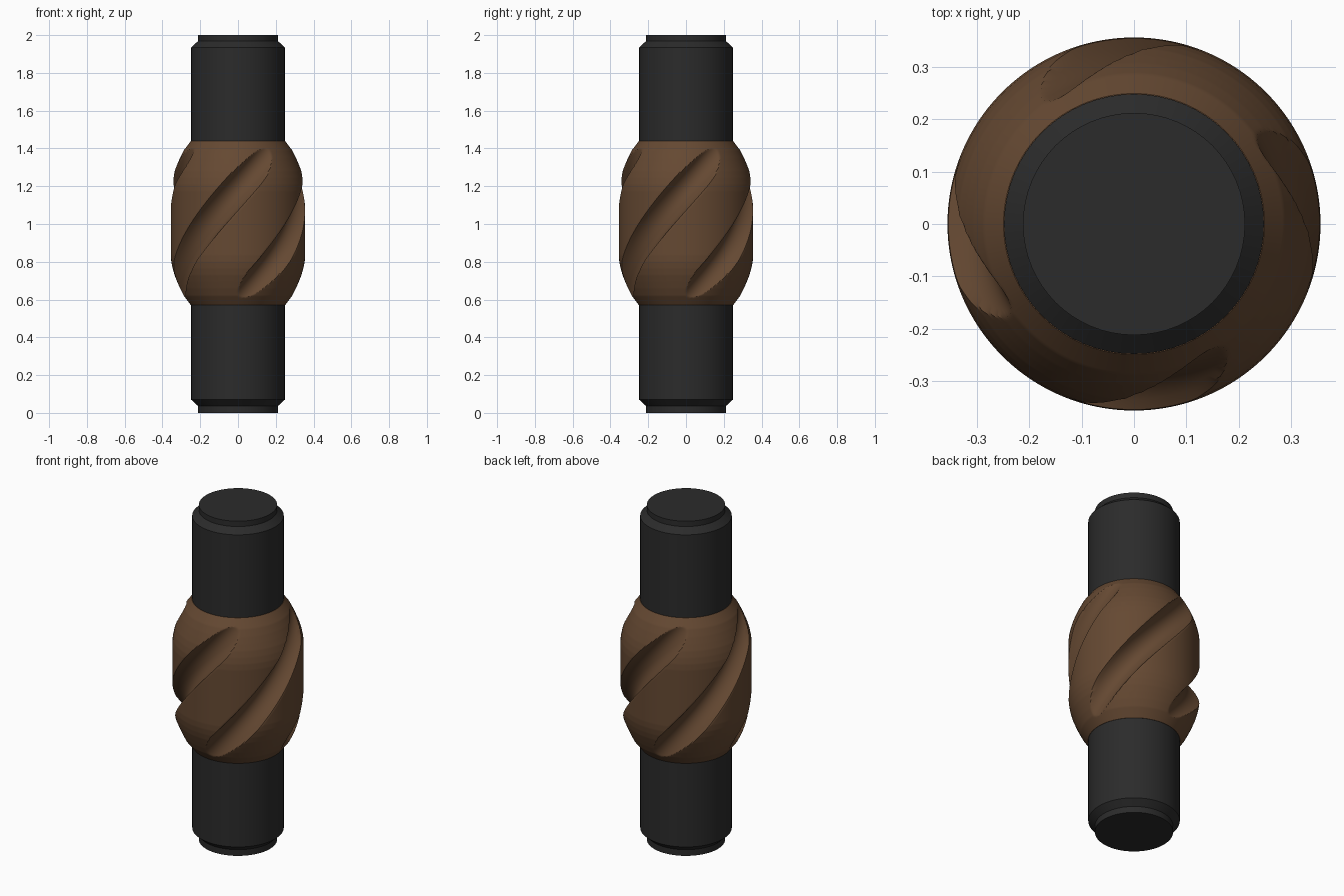
import bpy
from math import cos, sin, asin, sqrt, radians, pi, tau

if "Cube" in bpy.data.objects:
    bpy.data.objects.remove(bpy.data.objects["Cube"])


def material(name, rgb):
    m = bpy.data.materials.new(name)
    m.diffuse_color = (*rgb, 1)
    m.use_nodes = True
    m.node_tree.nodes["Principled BSDF"].inputs["Base Color"].default_value = m.diffuse_color
    return m


def ring_mesh(name, rings, mat):
    """Skin a stack of closed rings and cap both ends."""
    n = len(rings[0])
    verts = [p for ring in rings for p in ring]
    faces = [(k * n + i, k * n + (i + 1) % n, (k + 1) * n + (i + 1) % n, (k + 1) * n + i)
             for k in range(len(rings) - 1) for i in range(n)]
    faces.append(tuple(reversed(range(n))))
    faces.append(tuple(range(len(verts) - n, len(verts))))
    me = bpy.data.meshes.new(name)
    me.from_pydata(verts, [], faces)
    me.materials.append(mat)
    ob = bpy.data.objects.new(name, me)
    bpy.context.collection.objects.link(ob)
    bpy.context.view_layer.objects.active = ob
    ob.select_set(True)
    bpy.ops.object.shade_smooth_by_angle(angle=radians(25))
    ob.select_set(False)
    return ob


# Shaft with stepped, chamfered ends
SHAFT = [(0.212, 0), (0.212, 0.037), (0.248, 0.07),
         (0.248, 1.935), (0.212, 1.968), (0.212, 2)]
ring_mesh("shaft", [[(r * cos(tau * i / 64), r * sin(tau * i / 64), z) for i in range(64)]
                    for r, z in SHAFT], material("dark_steel", (0.024, 0.024, 0.024)))

# Sleeve outline: distance from the middle height, radius
MID, HALF = 1.005, 0.435
OUTLINE = [(0, 0.356), (0.17, 0.356), (0.205, 0.353), (0.24, 0.346), (0.275, 0.336),
           (0.31, 0.322), (0.345, 0.307), (0.385, 0.287), (HALF, 0.249)]


def body_radius(d):
    for (d0, r0), (d1, r1) in zip(OUTLINE, OUTLINE[1:]):
        if d <= d1 + 1e-6:
            return r0 + (r1 - r0) * (d - d0) / (d1 - d0)


# Round-bottomed groove cut, as a radius limit by angle from the groove centre
GROOVE_C, GROOVE_A = 0.407, 0.127


def groove_radius(u):
    if abs(u) >= asin(GROOVE_A / GROOVE_C):
        return 1.0
    return GROOVE_C * cos(u) - sqrt(GROOVE_A ** 2 - (GROOVE_C * sin(u)) ** 2)


# Sleeve: grid columns follow the four helical grooves
N, ROWS, TWIST = 288, 174, radians(144)
rings = []
for k in range(ROWS + 1):
    dz = -HALF + 2 * HALF * k / ROWS
    ring = []
    for i in range(N):
        a = tau * i / N
        u = (a + pi / 4) % (pi / 2) - pi / 4
        r = min(body_radius(abs(dz)), groove_radius(u))
        phi = a - pi / 2 + radians(-27) + TWIST * dz
        ring.append((r * cos(phi), r * sin(phi), MID + dz))
    rings.append(ring)
ring_mesh("spiral_grooved_sleeve", rings, material("bronze_brown", (0.13, 0.066, 0.032)))
